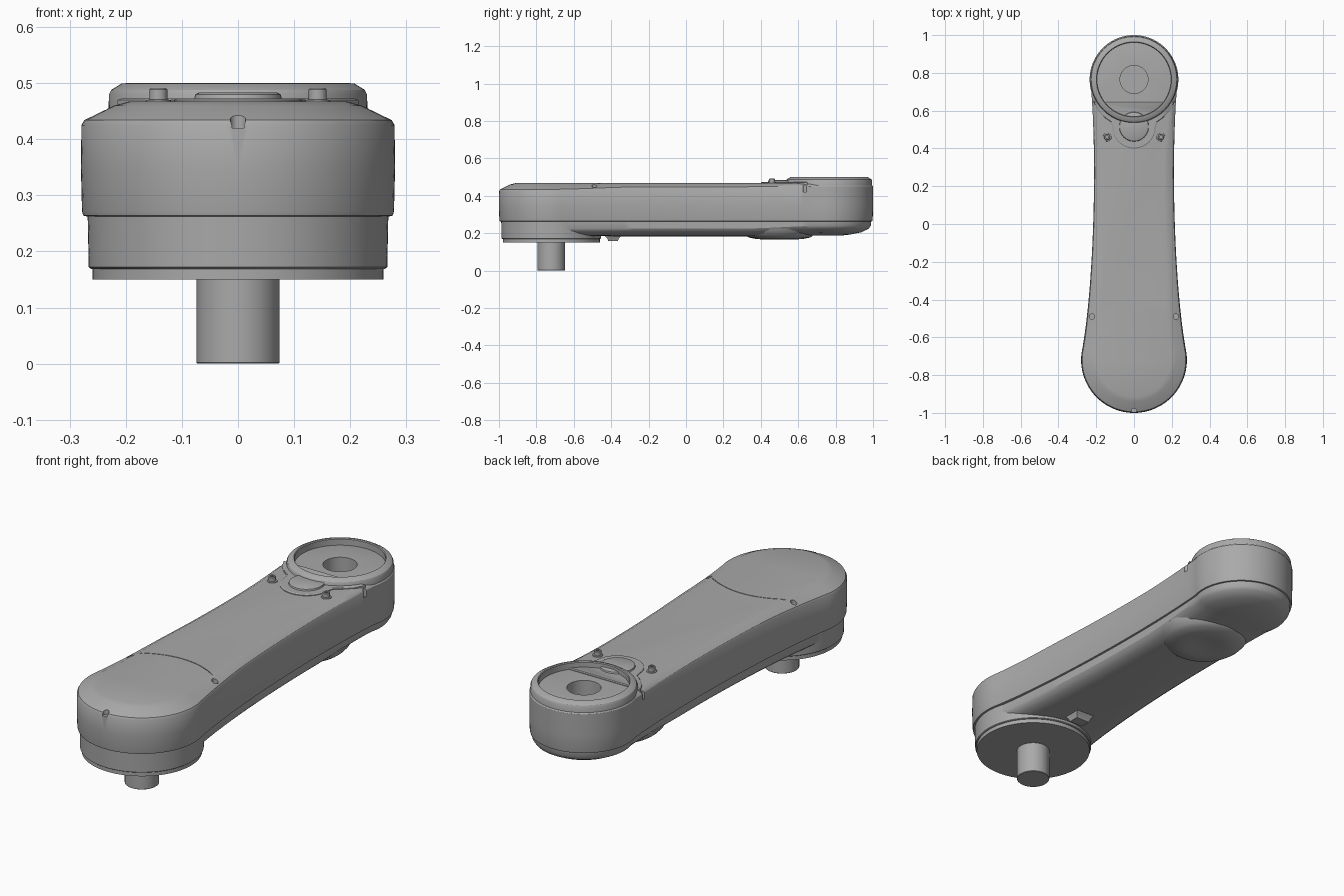
import bpy, bmesh
from math import sin, cos, pi, asin
from mathutils import Vector
from mathutils.geometry import interpolate_bezier

if "Cube" in bpy.data.objects:
    bpy.data.objects.remove(bpy.data.objects["Cube"])

FRONT, BACK = -0.72, 0.765          # centres of the two round ends
R_FRONT, R_BACK = 0.28, 0.235

grey = bpy.data.materials.new("satin_grey")
grey.use_nodes = True
grey.diffuse_color = (0.4, 0.4, 0.4, 1)
grey.node_tree.nodes["Principled BSDF"].inputs["Base Color"].default_value = (0.4, 0.4, 0.4, 1)


def finish(name, bm, angle=30):
    bmesh.ops.remove_doubles(bm, verts=bm.verts, dist=1e-5)
    bmesh.ops.recalc_face_normals(bm, faces=bm.faces)
    mesh = bpy.data.meshes.new(name)
    bm.to_mesh(mesh)
    bm.free()
    mesh.materials.append(grey)
    ob = bpy.data.objects.new(name, mesh)
    bpy.context.collection.objects.link(ob)
    smooth(ob, angle)
    return ob


def smooth(ob, angle=30):
    bpy.ops.object.select_all(action='DESELECT')
    ob.select_set(True)
    bpy.context.view_layer.objects.active = ob
    bpy.ops.object.shade_smooth_by_angle(angle=angle * pi / 180)


def loft(name, rings, angle=30):
    """Skin a stack of closed rings and cap both ends."""
    bm = bmesh.new()
    loops = [[bm.verts.new(p) for p in ring] for ring in rings]
    n = len(loops[0])
    for a, b in zip(loops, loops[1:]):
        for i in range(n):
            j = (i + 1) % n
            bm.faces.new((a[i], a[j], b[j], b[i]))
    bm.faces.new(loops[0])
    bm.faces.new(loops[-1])
    return finish(name, bm, angle)


def lathe(name, x, y, profile, steps=64):
    """Stack of circles from (radius, z) pairs."""
    return loft(name, [[(x + r * cos(2 * pi * i / steps), y + r * sin(2 * pi * i / steps), z)
                        for i in range(steps)] for r, z in profile])


def cut(target, cutter):
    cutter.hide_render = True
    mod = target.modifiers.new("cut", 'BOOLEAN')
    mod.object, mod.solver = cutter, 'EXACT'
    bpy.context.view_layer.objects.active = target
    bpy.ops.object.modifier_apply(modifier=mod.name)
    bpy.data.objects.remove(cutter)


def arm_outline():
    """Plan outline: round front, waisted sides, round back."""
    y0, y1 = -0.68, 0.70
    a0, a1 = asin((y0 - FRONT) / R_FRONT), asin((y1 - BACK) / R_BACK)
    n = 24
    half = []
    for i in range(n + 1):
        a = -pi / 2 + (a0 + pi / 2) * i / n
        half.append(Vector((R_FRONT * cos(a), FRONT + R_FRONT * sin(a))))
    start = half[-1].to_3d()
    end = Vector((R_BACK * cos(a1), y1, 0))
    side = interpolate_bezier(start, Vector((0.215, -0.35, 0)), Vector((0.195, 0.3, 0)), end, 32)
    half += [p.to_2d() for p in side[1:]]
    for i in range(1, n + 1):
        a = a1 + (pi / 2 - a1) * i / n
        half.append(Vector((R_BACK * cos(a), BACK + R_BACK * sin(a))))
    half[0].x = half[-1].x = 0
    return half + [Vector((-p.x, p.y)) for p in half[-2:0:-1]]


OUTLINE = arm_outline()


def ring(inset, z):
    """Outline pushed inward; inset and z are functions of y."""
    pts = []
    n = len(OUTLINE)
    for i, p in enumerate(OUTLINE):
        t = (OUTLINE[(i + 1) % n] - OUTLINE[i - 1]).normalized()
        q = p + Vector((-t.y, t.x)) * inset(p.y)
        pts.append((q.x, q.y, z(p.y)))
    return pts


def blend(front, middle, back=None):
    """Value that eases from the front end through the middle to the back."""
    back = middle if back is None else back

    def ease(t):
        t = max(0, min(1, t))
        return t * t * (3 - 2 * t)
    return lambda y: (front + (middle - front) * ease((y + 0.75) / 0.55)
                      + (back - middle) * ease((y - 0.3) / 0.45))


# Upper shell: vertical wall, bevel that is widest at the front
upper = loft("upper_shell", [ring(blend(i[0], i[1], i[2]), blend(z[0], z[1], z[2])) for i, z in (
    ((0.012, 0.012, 0.012), (0.262, 0.262, 0.262)),
    ((0.004, 0.004, 0.004), (0.264, 0.264, 0.264)),
    ((0.002, 0.002, 0.002), (0.272, 0.272, 0.272)),
    ((0, 0, 0), (0.35, 0.35, 0.35)),
    ((0.001, 0, 0), (0.425, 0.44, 0.45)),
    ((0.006, 0.004, 0.003), (0.434, 0.448, 0.455)),
    ((0.06, 0.03, 0.015), (0.46, 0.463, 0.463)),
    ((0.085, 0.055, 0.03), (0.467, 0.467, 0.467)))])

# Lower shell: stepped inward, rounded belly
lower = loft("lower_shell", [ring(blend(i[0], i[1], i[2]), blend(z[0], z[1], z[2])) for i, z in (
    ((0.016, 0.012, 0.010), (0.268, 0.268, 0.268)),
    ((0.016, 0.013, 0.012), (0.225, 0.225, 0.24)),
    ((0.022, 0.020, 0.022), (0.212, 0.214, 0.225)),
    ((0.04, 0.04, 0.06), (0.198, 0.198, 0.205)),
    ((0.07, 0.075, 0.12), (0.188, 0.188, 0.193)),
    ((0.10, 0.12, 0.17), (0.185, 0.183, 0.187)))])

# Drive end: drum, flange and shaft
lathe("front_drum", 0, FRONT, [(0.268, 0.266), (0.266, 0.172), (0.262, 0.169)], 96)
lathe("front_flange", 0, FRONT, [(0.259, 0.172), (0.259, 0.15)], 96)
lathe("drive_shaft", 0, FRONT, [(0.074, 0.155), (0.074, 0.002), (0.072, 0)])

# Joint collar: open ring around the sunken floor
bm = bmesh.new()
section = [(0.196, 0.455), (0.196, 0.496), (0.199, 0.5), (0.208, 0.499),
           (0.226, 0.488), (0.23, 0.48), (0.231, 0.445)]
rows = [[bm.verts.new((r * cos(2 * pi * i / 96), BACK + r * sin(2 * pi * i / 96), z))
         for r, z in section] for i in range(96)]
for i, row in enumerate(rows):
    nxt = rows[(i + 1) % 96]
    for k in range(len(section)):
        m = (k + 1) % len(section)
        bm.faces.new((row[k], nxt[k], nxt[m], row[m]))
collar = finish("joint_collar", bm)

# Tongue plate in front of the collar, with its raised pad
half = [(0.215, 0.65), (0.19, 0.60), (0.15, 0.56), (0.122, 0.54), (0.114, 0.51)]
half += [(0.114 * cos(a), 0.51 - 0.11 * sin(a)) for a in [k * pi / 24 for k in range(1, 13)]]
tongue = half + [(-x, y) for x, y in half[-2::-1]]
loft("tongue_plate", [[(x * s, 0.53 + (y - 0.53) * s, z) for x, y in tongue]
                      for s, z in ((1, 0.455), (1, 0.47), (0.96, 0.473))])
lathe("tongue_pad", 0, 0.515, [(0.08, 0.465), (0.076, 0.48), (0.07, 0.483)], 48)

# Belly housing: shallow dished cap under the joint end
lathe("belly_housing", 0, 0.5, [(0.205, 0.225), (0.198, 0.208), (0.18, 0.188), (0.165, 0.177),
                                (0.12, 0.168), (0.09, 0.167), (0.05, 0.173), (0.02, 0.175)])

# Small stop block under the arm
loft("stop_block", [[(x * w, y, z) for x, y in ((-1, -0.42 + s), (1, -0.42 + s), (1, -0.36 - s), (-1, -0.36 - s))]
                    for w, s, z in ((0.05, -0.02, 0.19), (0.04, 0, 0.17), (0.035, 0.005, 0.157))])

# Screw bosses with sockets
for side, x in (("left", 0.142), ("right", -0.142)):
    boss = lathe(side + "_screw_boss", x, 0.46, [(0.024, 0.46), (0.022, 0.47), (0.016, 0.471),
                                                 (0.016, 0.489), (0.014, 0.491)], 24)
    cut(boss, lathe("socket_cutter", x, 0.46, [(0.008, 0.48), (0.008, 0.5)], 6))
    smooth(boss)

# Bore through the sunken floor, screw holes and end-cap seam
cut(upper, lathe("bore_cutter", 0, BACK, [(0.074, 0.3), (0.074, 0.6)]))
for x, y, r in ((0.222, -0.49, 0.014), (-0.222, -0.49, 0.014), (0, -0.99, 0.014),
                (0.222, 0.635, 0.010), (-0.222, 0.635, 0.010)):
    cut(upper, lathe("hole_cutter", x, y, [(r, 0.42), (r, 0.6)], 20))
arc = [(-0.25 + 0.5 * k / 24) for k in range(25)]
seam = [(x, -0.41 - 1.55 * x * x) for x in arc]
cut(upper, loft("seam_cutter", [[(x, y - 0.002, z) for x, y in seam] +
                                [(x, y + 0.002, z) for x, y in reversed(seam)] for z in (0.463, 0.6)]))
smooth(upper)
